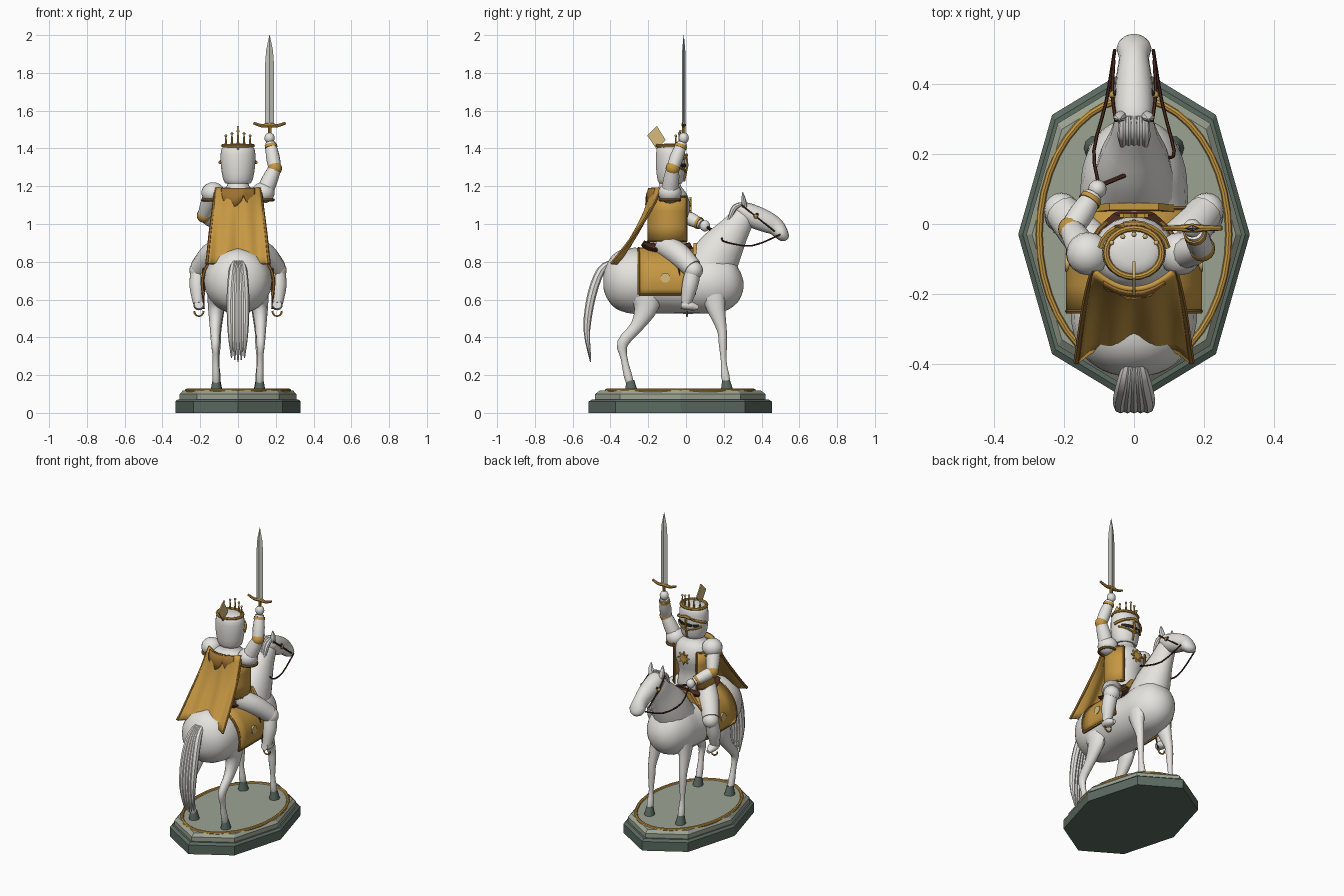
import bpy, bmesh, math
from mathutils import Vector, Matrix

if "Cube" in bpy.data.objects:
    bpy.data.objects.remove(bpy.data.objects["Cube"])

def mat(name, r, g, b):
    m = bpy.data.materials.new(name)
    m.diffuse_color = (r, g, b, 1)
    m.use_nodes = True
    m.node_tree.nodes["Principled BSDF"].inputs["Base Color"].default_value = m.diffuse_color
    return m

WHITE = mat("ivory white", .78, .77, .73)
GOLD = mat("gold", .56, .31, .055)
TRIM = mat("dark gold", .33, .16, .03)
PALE = mat("pale gold", .68, .50, .20)
STEEL = mat("steel", .56, .56, .52)
DARK = mat("dark green", .105, .145, .12)
LIGHT = mat("sage green", .33, .37, .29)
BROWN = mat("leather brown", .075, .025, .014)
BLACK = mat("visor black", .015, .015, .015)

def finish(name, bm, m, angle=40):
    bmesh.ops.recalc_face_normals(bm, faces=bm.faces)
    me = bpy.data.meshes.new(name)
    bm.to_mesh(me)
    bm.free()
    me.materials.append(m)
    ob = bpy.data.objects.new(name, me)
    bpy.context.collection.objects.link(ob)
    if angle:
        bpy.context.view_layer.objects.active = ob
        ob.select_set(True)
        bpy.ops.object.shade_smooth_by_angle(angle=math.radians(angle))
        ob.select_set(False)
    return ob

def spline(rows, steps):
    """Smooth curve through rows of equal length."""
    out, n = [], len(rows)
    for i in range(n - 1):
        p = [rows[max(i - 1, 0)], rows[i], rows[i + 1], rows[min(i + 2, n - 1)]]
        for s in range(steps):
            t = s / steps
            out.append([.5 * (2 * b + (c - a) * t + (2 * a - 5 * b + 4 * c - d) * t * t
                        + (3 * b - a - 3 * c + d) * t ** 3) for a, b, c, d in zip(*p)])
    return out + [list(rows[-1])]

def tube(name, rows, m, sides=12, steps=3, closed=False, angle=40):
    """Loft of rows (x, y, z, side radius[, normal radius])."""
    rows = [list(r) + [r[3]] * (5 - len(r)) for r in rows]
    if steps > 1:
        rows = spline(rows, steps)
    bm, rings, n = bmesh.new(), [], len(rows)
    for i, r in enumerate(rows):
        a, b = (rows[i - 1], rows[(i + 1) % n]) if closed else (rows[max(i - 1, 0)], rows[min(i + 1, n - 1)])
        t = (Vector(b[:3]) - Vector(a[:3])).normalized()
        ref = Vector((0, 0, 1)) if closed else Vector((0, 1, 0)) if abs(t.x) > .9 else Vector((1, 0, 0))
        s = (ref - t * t.dot(ref)).normalized()
        k = t.cross(s)
        rings.append([bm.verts.new(Vector(r[:3]) + s * math.cos(q) * r[3] + k * math.sin(q) * r[4])
                      for q in (2 * math.pi * j / sides for j in range(sides))])
    for i in range(n if closed else n - 1):
        A, B = rings[i], rings[(i + 1) % n]
        for j in range(sides):
            bm.faces.new((A[j], A[(j + 1) % sides], B[(j + 1) % sides], B[j]))
    if not closed:
        bm.faces.new(rings[0])
        bm.faces.new(rings[-1])
    return finish(name, bm, m, angle)

def ball(name, c, r, m, seg=16):
    bm = bmesh.new()
    bmesh.ops.create_uvsphere(bm, u_segments=seg, v_segments=seg // 2 + 2, radius=1)
    r = r if isinstance(r, tuple) else (r, r, r)
    bm.transform(Matrix.Translation(c) @ Matrix.Diagonal((*r, 1)))
    return finish(name, bm, m)

def loop(name, c, rx, ry, r, m, n=28, sides=8, up=False):
    q = [2 * math.pi * i / n for i in range(n)]
    rows = [(c[0] + rx * math.cos(a), c[1] + (0 if up else ry * math.sin(a)),
             c[2] + (ry * math.sin(a) if up else 0), r) for a in q]
    return tube(name, rows, m, sides, 1, not up)

def sheet(name, f, nu, nv, m, thick):
    bm = bmesh.new()
    g = [[bm.verts.new(f(i / nu, j / nv)) for i in range(nu + 1)] for j in range(nv + 1)]
    for j in range(nv):
        for i in range(nu):
            bm.faces.new((g[j][i], g[j][i + 1], g[j + 1][i + 1], g[j + 1][i]))
    ob = finish(name, bm, m)
    md = ob.modifiers.new("thickness", 'SOLIDIFY')
    md.thickness, md.offset = thick, 0
    return ob

def plate(name, pts, m, depth):
    """Flat outline extruded along a vector."""
    bm = bmesh.new()
    f = bm.faces.new([bm.verts.new(p) for p in pts])
    new = bmesh.ops.extrude_face_region(bm, geom=[f])["geom"]
    bmesh.ops.translate(bm, vec=depth, verts=[v for v in new if isinstance(v, bmesh.types.BMVert)])
    return finish(name, bm, m, 0)

# plinth: stacked octagons with a gold ring
def octagon(name, levels, m):
    tube(name, [(0, -.03, z, .332 * k, .485 * k) for z, k in levels], m, 8, 1, angle=0)
octagon("plinth_base", [(0, 1), (.06, 1), (.072, .96)], DARK)
octagon("plinth_top", [(.07, .93), (.1, .93), (.118, .88)], LIGHT)
loop("plinth_ring", (0, -.03, .118), .272, .39, .01, GOLD, 40)

# horse body, neck, head
tube("horse_body", [(0, -.437, .70, .03, .04), (0, -.42, .70, .09, .09), (0, -.37, .70, .15, .15),
     (0, -.28, .70, .18, .175), (0, -.17, .69, .175, .165), (0, -.05, .675, .165, .15), (0, .06, .675, .155, .15),
     (0, .16, .69, .148, .16), (0, .24, .71, .115, .13), (0, .28, .72, .07, .08), (0, .296, .725, .02, .02)], WHITE, 20)
tube("horse_neck", [(0, .11, .74, .12, .14), (0, .18, .86, .10, .12), (0, .25, .96, .068, .085),
     (0, .305, 1.04, .052, .06), (0, .325, 1.085, .03, .03)], WHITE, 16)
tube("horse_head", [(0, .27, 1.09, .02, .02), (0, .30, 1.075, .05, .045), (0, .36, 1.04, .056, .06), (0, .43, 1.01, .05, .056),
     (0, .475, .985, .043, .047), (0, .505, .95, .05, .038), (0, .525, .925, .035, .025), (0, .532, .915, .01, .01)], WHITE, 16)
for i in range(5):
    x = (i - 2) * .016
    tube("forelock_mane", [(x, .31, 1.11, .008), (x, .26, 1.09, .015), (x, .235, 1.04, .012), (x, .215, .99, .003)], WHITE, 8)
for i in range(5):
    x = (i - 2) * .019
    tube("tail_strand", [(x * .4, -.39, .80, .012), (x * .7, -.45, .755, .022), (x, -.50, .62, .022, .024),
         (x, -.525, .44, .018), (x * .9, -.505, .27 + .01 * abs(i - 2), .003)], WHITE, 8)

for s in (-1, 1):
    # horse legs, hooves, ears, eyes
    tube("front_leg", [(s * .10, .14, .64, .04, .07), (s * .105, .16, .55, .034, .048), (s * .112, .19, .44, .024, .026),
         (s * .113, .195, .37, .022, .022), (s * .113, .2, .27, .014, .015), (s * .113, .207, .2, .02, .022),
         (s * .113, .215, .16, .018, .02)], WHITE)
    tube("hind_leg", [(s * .10, -.24, .68, .065, .12), (s * .115, -.21, .57, .045, .07), (s * .12, -.26, .46, .03, .035),
         (s * .12, -.335, .37, .023, .03), (s * .118, -.328, .29, .016, .018), (s * .116, -.308, .2, .02, .022),
         (s * .115, -.297, .16, .018, .02)], WHITE)
    for x, y in ((.113, .212), (.115, -.295)):
        tube("hoof", [(s * x, y + .005, .116, .031, .035), (s * x, y, .172, .02, .022)], DARK, 10, 1)
    tube("ear", [(s * .035, .31, 1.09, .016), (s * .042, .305, 1.13, .017, .012), (s * .042, .3, 1.168, .002)], WHITE, 8)
    ball("horse_eye", (s * .052, .375, 1.05), .009, BLACK, 8)
    # bridle and reins
    tube("cheek_strap", [(s * .052, .295, 1.10, .005), (s * .062, .37, 1.04, .005), (s * .058, .47, .96, .005)], BROWN, 6)
    tube("rein", [(s * .055, .50, .945, .005), (s * .08, .35, .885, .005), (s * .115, .21, .905, .005),
         (s * .10, .19, .925, .005) if s > 0 else (-.10, .11, .98, .005)], BROWN, 6)
    ball("bridle_stud", (s * .06, .37, 1.04), .012, GOLD, 8)
    # rider legs, stirrups
    tube("thigh", [(s * .06, -.12, .89, .06), (s * .14, -.04, .84, .062), (s * .205, .035, .765, .052)], WHITE)
    ball("knee", (s * .208, .04, .755), .05, WHITE)
    tube("shin", [(s * .21, .035, .74, .042), (s * .215, .02, .67, .042), (s * .21, 0, .58, .028)], WHITE)
    tube("foot", [(s * .207, -.025, .575, .024), (s * .207, .02, .568, .03, .025), (s * .207, .065, .555, .012)], WHITE)
    tube("stirrup", [(s * .207 + .025 * math.cos(a), .005, .54 + .028 * math.sin(a), .005)
         for a in (math.pi * (1 + i / 8) for i in range(9))], GOLD, 6, 1)
    tube("stirrup_strap", [(s * .178, -.04, .78, .009, .005), (s * .185, -.02, .65, .009, .005), (s * .185, .004, .55, .009, .005)], BROWN, 6)
    # shoulders
    ball("shoulder", (s * .132, -.085, 1.165), (.062, .062, .056), WHITE)
    loop("shoulder_trim", (s * .135, -.085, 1.128), .052, .052, .008, TRIM, 20)
    tube("blanket_medallion", [(s * .186, -.11, .715, .026), (s * .198, -.11, .715, .026)], PALE, 14, 1)

# saddle blanket and its borders
def blanket(u, v, k=1.0):
    a = math.radians(-17 + 214 * u)
    return (.19 * k * math.cos(a), -.25 + .295 * v, .685 + (.185 if math.sin(a) > 0 else .2) * k * math.sin(a))
sheet("saddle_blanket", blanket, 24, 4, GOLD, .01)
for v in (0, 1):
    tube("blanket_border", [(*blanket(i / 24, v), .008) for i in range(25)], TRIM, 6, 1)
for u in (0, 1):
    tube("blanket_hem", [(*blanket(u, v), .008) for v in (0, .5, 1)], TRIM, 6, 1)
tube("saddle_seat", [(0, -.23, .90, .09, .015), (0, -.17, .87, .11, .03), (0, -.03, .865, .11, .03), (0, .03, .885, .06, .02)], BROWN)
plate("saddle_pommel", [(-.115, .035, .84), (.115, .035, .84), (.07, .04, .90), (-.07, .04, .90)], GOLD, (0, .02, 0))

# rider torso and open fronted surcoat
tube("torso", [(0, -.085, .85, .08, .07), (0, -.085, .90, .105, .09), (0, -.085, .99, .095, .085), (0, -.085, 1.09, .118, .108),
     (0, -.085, 1.16, .11, .09), (0, -.085, 1.20, .06, .06), (0, -.085, 1.25, .05, .05)], WHITE, 18)
def coat(u, v):
    a = math.radians(-230 + 280 * u)
    return (.125 * math.cos(a), -.085 + .115 * math.sin(a), .91 + .235 * v)
sheet("surcoat", coat, 24, 3, GOLD, .01)
for v in (0, 1):
    tube("surcoat_band", [(*coat(i / 24, v), .007) for i in range(25)], TRIM, 6, 1)
for u in (0, 1):
    tube("surcoat_edge", [(*coat(u, v), .007) for v in (0, .5, 1)], TRIM, 6, 1)
# star emblem on the breastplate
star = [(r * math.sin(i * math.pi / 8), .018, 1.10 + r * math.cos(i * math.pi / 8))
        for i, r in enumerate([.042, .021] * 8)]
plate("chest_star", star, GOLD, (0, .012, 0))

# cape with folds, hem and scalloped collar
path = spline([(-.185, 1.19), (-.215, 1.07), (-.275, .94), (-.365, .79)], 3)
def cape(u, v):
    y, z = path[round(v * 9)]
    w = 2 * u - 1
    return (w * (.115 + .05 * v), y + .055 * w * w * (1 - v) - .02 * w * w * v + .012 * v * math.cos(w * 9), z)
sheet("cape", cape, 20, 9, GOLD, .014)
for u in (0, 1):
    tube("cape_border", [(*cape(u, j / 9), .009) for j in range(10)], TRIM, 6, 1)
def collar(u, v):
    x, y, z = cape(.12 + .76 * u, 0)
    return (x, y - .012 - .015 * v, 1.19 - v * (.035 + .065 * abs(math.sin(1.5 * math.pi * u)) ** .6))
sheet("cape_collar", collar, 18, 2, TRIM, .008)

# helmet, visor, crown, crest plate
tube("helmet", [(0, -.082, 1.215, .066, .06), (0, -.082, 1.235, .078, .07), (0, -.082, 1.30, .09, .078),
     (0, -.082, 1.37, .092, .078), (0, -.082, 1.41, .08, .068), (0, -.082, 1.425, .04, .035)], WHITE, 18, 2)
def arc(r, z, a, dz=0):
    return [(r * 1.16 * math.sin(q), -.082 + r * math.cos(q), z + dz * abs(i - 5) / 5)
            for i, q in enumerate(a * (i / 5 - 1) for i in range(11))]
tube("brow_band", [(*p, .009) for p in arc(.084, 1.365, 1.4, -.04)], GOLD, 6, 1)
tube("visor_slit", [(*p, .004, .012) for p in arc(.078, 1.31, .9)], BLACK, 6, 1)
tube("visor_lower_band", [(*p, .007) for p in arc(.08, 1.275, 1.1, .03)], GOLD, 6, 1)
tube("visor_ridge", [(0, 0, 1.37, .008), (0, .006, 1.31, .008), (0, -.01, 1.225, .006)], GOLD, 6, 1)
loop("crown_band", (0, -.082, 1.415), .08, .07, .009, GOLD, 24)
for i in range(5):
    x, h = (i - 2) * .032, 1.495 - .012 * abs(i - 2)
    y = -.03 - .006 * (i - 2) ** 2
    tube("crown_spike", [(x, y, 1.41, .008), (x, y, h - .008, .003)], GOLD, 6, 1)
    ball("crown_bead", (x, y, h - .004), .0075, PALE, 8)
plate("crest_plate", [(-.004, -.205, 1.468), (-.004, -.155, 1.52), (-.004, -.108, 1.445), (-.004, -.155, 1.395)], PALE, (.008, 0, 0))

# arms: one lowered to the reins, one raised with the sword
def arm(side, sh, el, ha):
    sh, el, ha = map(Vector, (sh, el, ha))
    tube(side + "_upper_arm", [(*sh, .045), (*sh.lerp(el, .5), .042), (*el, .034)], WHITE)
    ball(side + "_elbow", el, .038, GOLD)
    tube(side + "_forearm", [(*el, .033), (*el.lerp(ha, .4), .036), (*el.lerp(ha, .85), .026)], WHITE)
    tube(side + "_cuff", [(*el.lerp(ha, .68), .034), (*el.lerp(ha, .78), .032)], GOLD, 12, 1)
    ball(side + "_hand", ha, (.027, .027, .03), WHITE, 12)
arm("left", (-.14, -.085, 1.15), (-.18, -.015, 1.045), (-.105, .10, .99))
arm("right", (.145, -.085, 1.18), (.195, -.07, 1.295), (.167, -.012, 1.455))
tube("rein_grip", [(-.11, .105, .985, .007), (-.025, .14, .97, .006)], BROWN, 6, 1)

# sword
X, Y = .167, -.012
tube("sword_grip", [(X, Y, 1.41, .01), (X, Y, 1.53, .009)], GOLD, 8, 1)
ball("sword_pommel", (X, Y, 1.405), .016, GOLD, 10)
tube("sword_guard", [(X - .085, Y, 1.535, .007), (X - .04, Y, 1.52, .009), (X, Y, 1.525, .013),
     (X + .04, Y, 1.52, .009), (X + .085, Y, 1.535, .007)], GOLD, 8)
tube("sword_blade", [(X, Y, 1.53, .024, .009), (X, Y, 1.84, .024, .009), (X, Y, 1.92, .018, .008), (X, Y, 2.0, .001, .001)], STEEL, 4, 1, angle=0)
